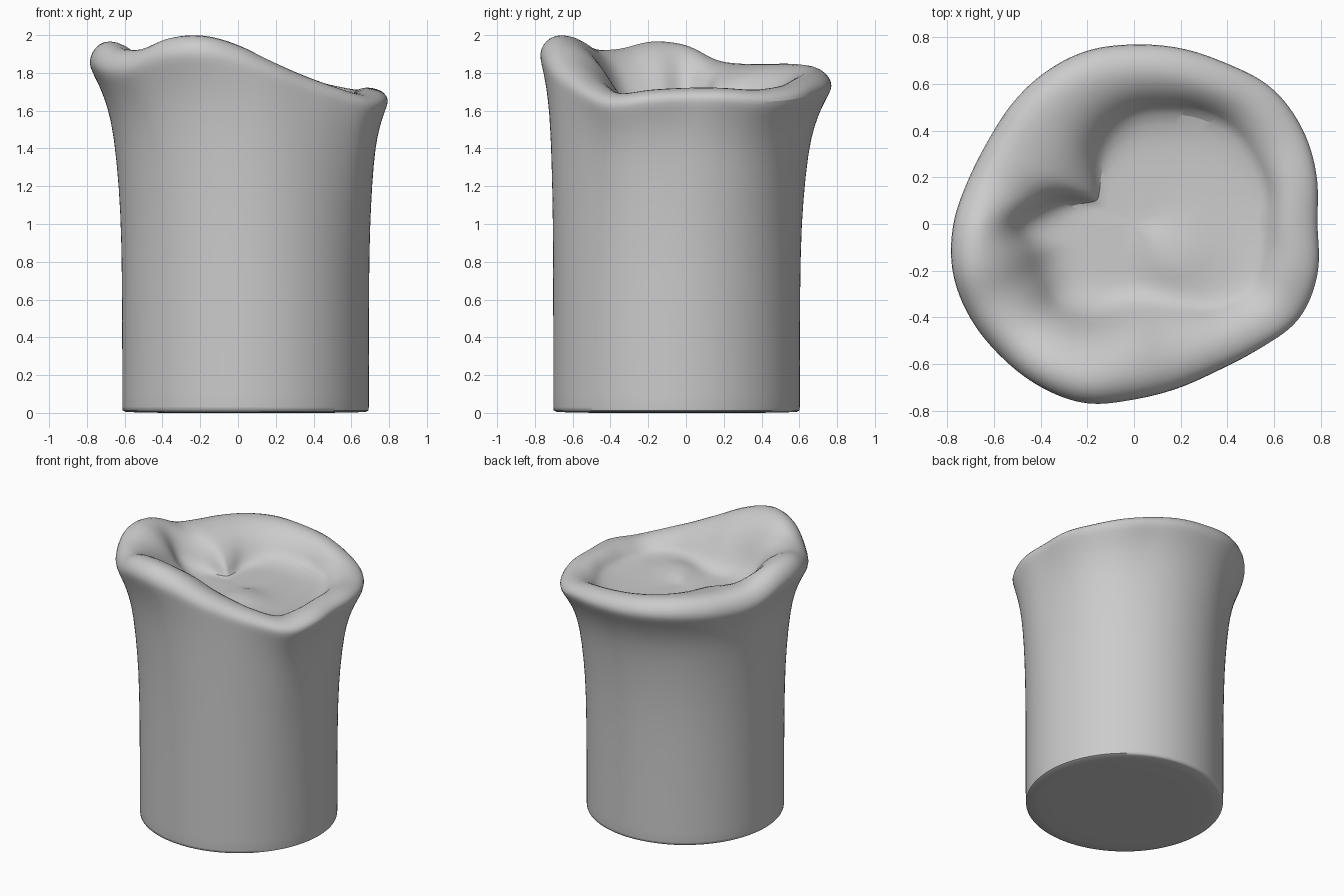
import bpy
import bmesh
from math import sin, cos, radians, exp, pi, floor
from mathutils import Vector

old_cube = bpy.data.objects.get("Cube")
if old_cube:
    bpy.data.objects.remove(old_cube, do_unlink=True)

SEGMENTS = 96
BASE_CENTRE = Vector((0.04, -0.05, 0))
BASE_RADIUS = 0.653
POOL_Z = 1.62

# Rim shape every 15 degrees, counter-clockwise from +x
RIM_RADIUS = [.79, .815, .835, .835, .8, .785, .775, .775, .76, .74, .725, .74,
              .78, .81, .815, .81, .81, .8, .755, .73, .725, .76, .82, .82]
RIM_HEIGHT = [1.72, 1.72, 1.71, 1.73, 1.77, 1.8, 1.82, 1.84, 1.85, 1.85, 1.85, 1.87,
              1.95, 1.97, 1.93, 1.93, 1.99, 2, 1.95, 1.87, 1.8, 1.74, 1.69, 1.71]
POOL_RADIUS = [.58, .6, .6, .6, .57, .53, .5, .45, .38, .3, .28, .4,
               .5, .47, .48, .5, .48, .44, .4, .4, .44, .52, .58, .58]


def periodic(values, turn):
    """Smooth cyclic interpolation, turn running from 0 to 1."""
    n = len(values)
    p = turn * n
    i = floor(p)
    t = p - i
    a, b, c, d = (values[(i + k) % n] for k in (-1, 0, 1, 2))
    return b + t / 2 * (c - a + t * (2 * a - 5 * b + 4 * c - d + t * (3 * (b - c) + d - a)))


def pool_floor(x, y):
    """Gently lumpy height of the hollow in the top."""
    lump = 0.05 * exp(-((x - 0.15) ** 2 + (y + 0.15) ** 2) / 0.02)
    return POOL_Z + lump + 0.012 * sin(9 * x + 4 * y)


def section(turn):
    """Points from the bottom edge, up the side, over the lip, into the pool."""
    angle = 2 * pi * turn
    ray = Vector((cos(angle), sin(angle), 0))
    outer = periodic(RIM_RADIUS, turn)
    crest = periodic(RIM_HEIGHT, turn) + 0.004
    inner = periodic(POOL_RADIUS, turn)
    lip = 0.09 - 0.03 * cos(angle)
    widest = crest - lip
    foot = BASE_CENTRE + ray * BASE_RADIUS
    rim = ray * outer

    points = [BASE_CENTRE + ray * (BASE_RADIUS - 0.012)]
    # Side wall: straight below, flaring out under the lip
    for height, flare in ((.006, 0), (.02, 0), (.25, 0), (.5, .02), (.65, .1), (.8, .26),
                          (.88, .45), (.94, .7), (.975, .9), (1, 1)):
        p = foot.lerp(rim, flare)
        p.z = height * widest
        points.append(p)
    # Rounded lip
    for inset, rise in ((.015, .45), (.05, .82), (.11, 1)):
        p = ray * (outer - inset)
        p.z = widest + rise * lip
        points.append(p)
    # Slope from the lip into the pool
    top = outer - 0.11
    for across, drop in ((.35, .07), (.7, .25), (1, .55), (1.2, .82)):
        p = ray * (top + (inner - top) * across)
        p.z = crest + (pool_floor(p.x, p.y) - crest) * drop
        points.append(p)
    for scale in (.72, .5, .25):
        p = ray * (inner * scale)
        p.z = pool_floor(p.x, p.y)
        points.append(p)
    return points


bm = bmesh.new()
columns = [[bm.verts.new(p) for p in section(i / SEGMENTS)] for i in range(SEGMENTS)]
bottom = bm.verts.new(BASE_CENTRE)
pool_middle = bm.verts.new((0, 0, pool_floor(0, 0)))
for i, here in enumerate(columns):
    after = columns[(i + 1) % SEGMENTS]
    for j in range(len(here) - 1):
        bm.faces.new((here[j], after[j], after[j + 1], here[j + 1]))
    bm.faces.new((bottom, after[0], here[0]))
    bm.faces.new((pool_middle, here[-1], after[-1]))
bmesh.ops.recalc_face_normals(bm, faces=bm.faces)

mesh = bpy.data.meshes.new("candle_body")
bm.to_mesh(mesh)
bm.free()
candle = bpy.data.objects.new("candle_body", mesh)
bpy.context.collection.objects.link(candle)

# Plain grey wax
wax = bpy.data.materials.new("grey_wax")
wax.use_nodes = True
colour = (0.6, 0.6, 0.6, 1)
wax.diffuse_color = colour
wax.node_tree.nodes["Principled BSDF"].inputs["Base Color"].default_value = colour
mesh.materials.append(wax)

# Soft surface with a crisp bottom edge
bpy.context.view_layer.objects.active = candle
candle.select_set(True)
bpy.ops.object.shade_smooth_by_angle(angle=radians(50))
smoothing = candle.modifiers.new("soft_wax", 'SUBSURF')
smoothing.levels = smoothing.render_levels = 1
